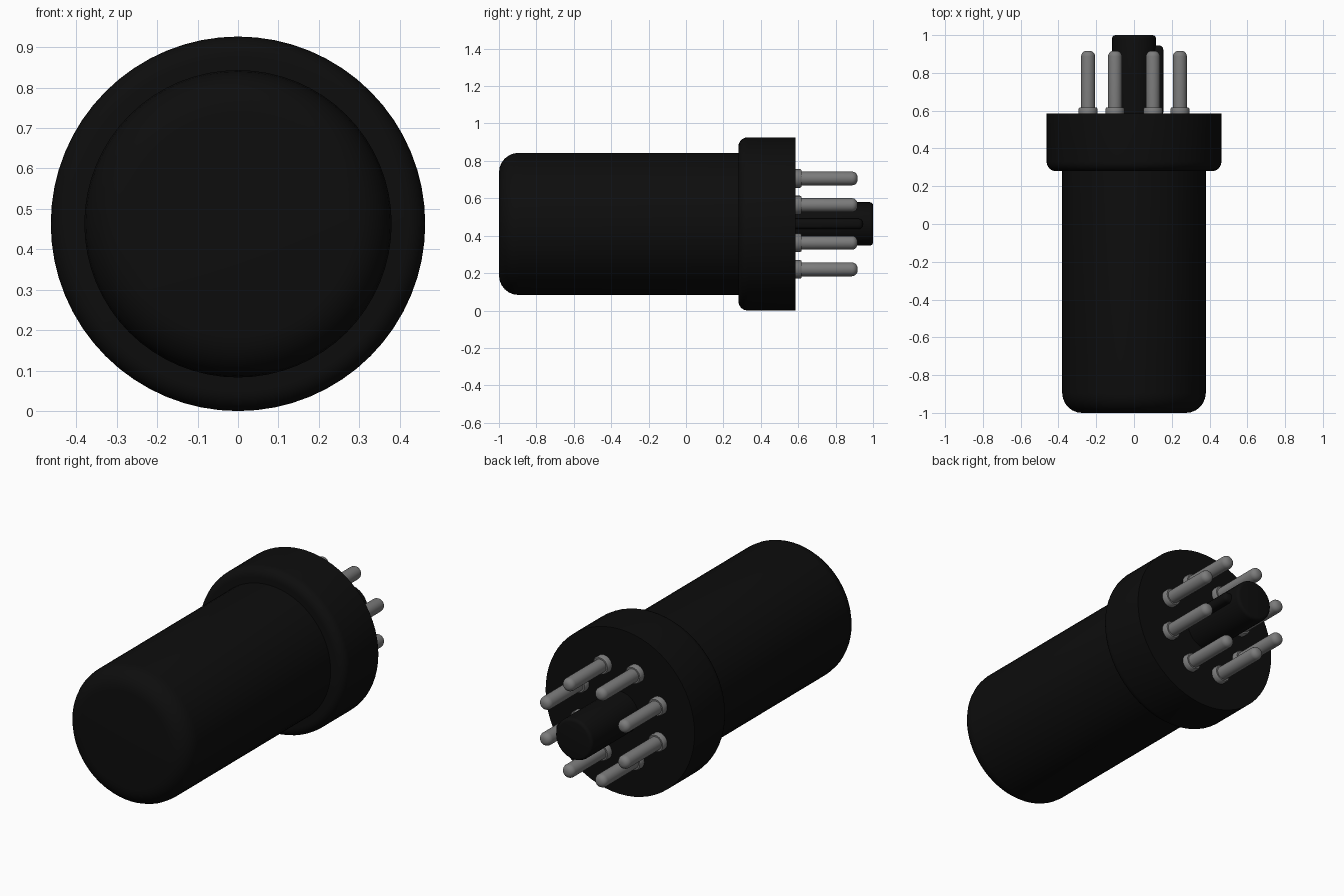
import bpy, bmesh, math
from mathutils import Vector

cube = bpy.data.objects.get("Cube")
if cube:
    bpy.data.objects.remove(cube, do_unlink=True)

AXIS_Z = 0.463  # height of the long axis


def material(name, value, rough):
    m = bpy.data.materials.new(name)
    m.use_nodes = True
    color = (value, value, value, 1)
    m.diffuse_color = color
    bsdf = m.node_tree.nodes["Principled BSDF"]
    bsdf.inputs["Base Color"].default_value = color
    bsdf.inputs["Roughness"].default_value = rough
    return m


BLACK = material("black plastic", 0.004, 0.5)
GREY = material("grey metal", 0.2, 0.4)


def fillet(r, y, size, direction, steps=6):
    """Rounded corner (radius, y) points at an outer edge; direction -1 = front, 1 = back."""
    pts = []
    for i in range(steps + 1):
        a = math.pi / 2 * i / steps
        pts.append((r - size + size * math.sin(a),
                    y - direction * size + direction * size * math.cos(a)))
    return pts if direction < 0 else pts[::-1]


def finish(name, bm, mat, location):
    bmesh.ops.recalc_face_normals(bm, faces=bm.faces)
    mesh = bpy.data.meshes.new(name)
    bm.to_mesh(mesh)
    bm.free()
    mesh.materials.append(mat)
    ob = bpy.data.objects.new(name, mesh)
    ob.location = location
    bpy.context.collection.objects.link(ob)
    bpy.ops.object.select_all(action='DESELECT')
    ob.select_set(True)
    bpy.context.view_layer.objects.active = ob
    bpy.ops.object.shade_smooth_by_angle(angle=math.radians(35))
    return ob


def lathe(name, profile, sides, mat, location=(0, 0, AXIS_Z)):
    """Revolve (radius, y) points about the y axis and cap both ends."""
    bm = bmesh.new()
    rings = []
    for r, y in profile:
        rings.append([bm.verts.new((r * math.cos(2 * math.pi * i / sides), y,
                                    r * math.sin(2 * math.pi * i / sides)))
                      for i in range(sides)])
    for a, b in zip(rings, rings[1:]):
        for i in range(sides):
            j = (i + 1) % sides
            bm.faces.new((a[i], a[j], b[j], b[i]))
    bm.faces.new(rings[0])
    bm.faces.new(rings[-1])
    return finish(name, bm, mat, location)


# Main can and wider base
lathe("body_can", fillet(0.38, -1.0, 0.105, -1) + [(0.38, 0.30)], 64, BLACK)
lathe("base_collar", fillet(0.463, 0.28, 0.05, -1) + [(0.463, 0.585)], 64, BLACK)

# Central locating post with its side key
lathe("locating_post", [(0.116, 0.57)] + fillet(0.116, 1.0, 0.018, 1, 4), 32, BLACK)

bm = bmesh.new()
bmesh.ops.create_cube(bm, size=1)
for v in bm.verts:
    v.co = Vector((0.08 + v.co.x * 0.15, 0.7575 + v.co.y * 0.375, v.co.z * 0.056))
edges = [e for e in bm.edges
         if all(v.co.x > 0.1 for v in e.verts) or all(v.co.y > 0.9 for v in e.verts)]
bmesh.ops.bevel(bm, geom=edges, offset=0.022, segments=4, profile=0.5, affect='EDGES')
finish("locating_key", bm, BLACK, (0, 0, AXIS_Z))

# Ring of eight contact pins, each with a foot collar
pin_profile = ([(0.05, 0.575), (0.05, 0.61), (0.045, 0.618), (0.037, 0.618)]
               + fillet(0.037, 0.917, 0.03, 1, 5))
pin = None
for k in range(8):
    a = math.radians(22.5 + 45 * k)
    loc = (0.263 * math.cos(a), 0, AXIS_Z + 0.263 * math.sin(a))
    if pin is None:
        pin = lathe("contact_pin_1", pin_profile, 24, GREY, loc)
    else:
        copy = bpy.data.objects.new(f"contact_pin_{k + 1}", pin.data)
        copy.location = loc
        bpy.context.collection.objects.link(copy)
